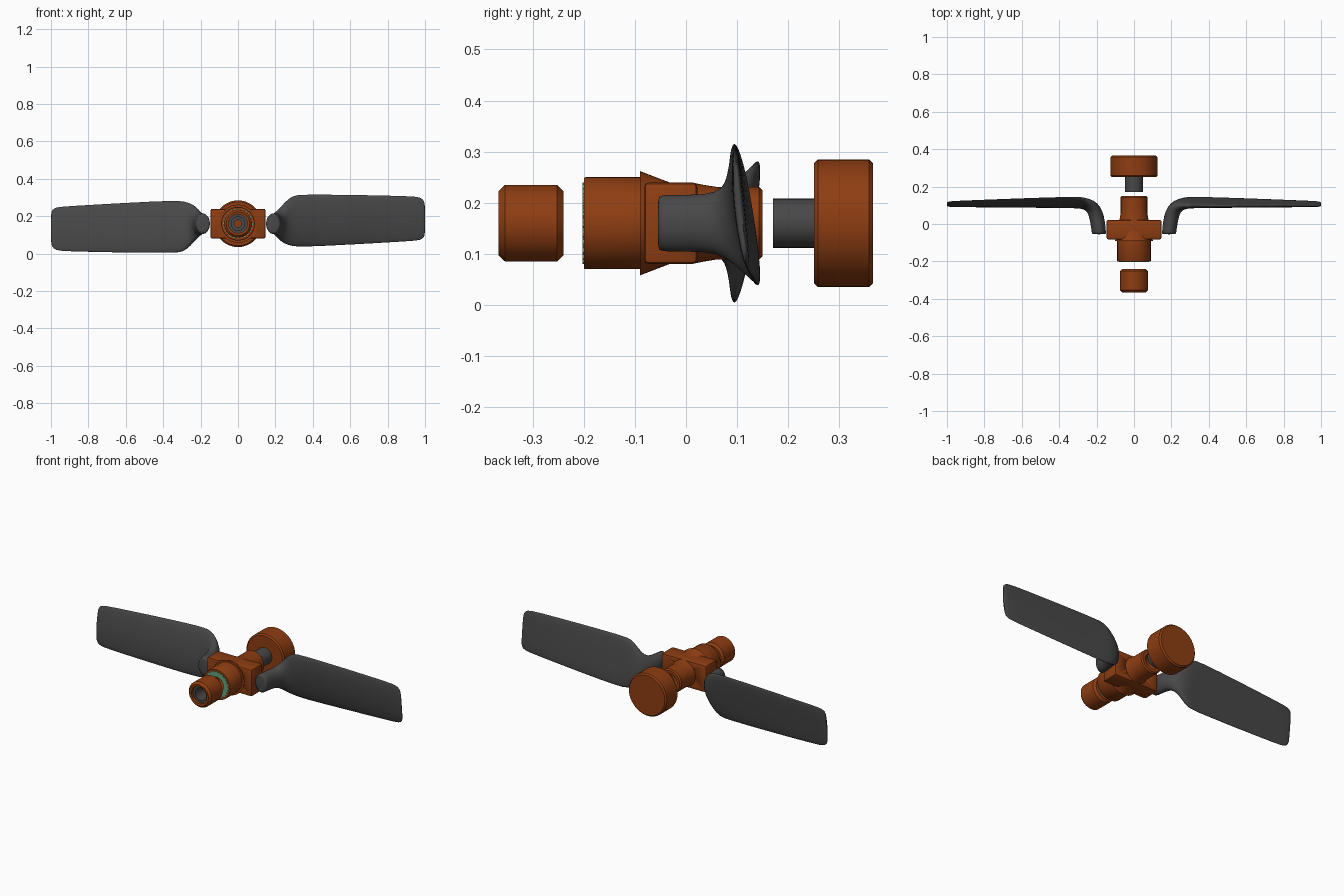
import bpy, bmesh, math

if "Cube" in bpy.data.objects:
    bpy.data.objects.remove(bpy.data.objects["Cube"])

CZ = 0.16  # height of the propeller axis


def material(name, rgb):
    m = bpy.data.materials.new(name)
    m.diffuse_color = (*rgb, 1)
    m.use_nodes = True
    m.node_tree.nodes["Principled BSDF"].inputs["Base Color"].default_value = m.diffuse_color
    return m


ORANGE = material("burnt_orange", (0.27, 0.047, 0.006))
GREY = material("dark_grey", (0.065, 0.065, 0.065))
TEAL = material("teal_green", (0.12, 0.36, 0.2))


def finish(name, bm, mat, angle=35):
    bmesh.ops.recalc_face_normals(bm, faces=bm.faces)
    me = bpy.data.meshes.new(name)
    bm.to_mesh(me)
    bm.free()
    me.materials.append(mat)
    ob = bpy.data.objects.new(name, me)
    bpy.context.collection.objects.link(ob)
    bpy.ops.object.select_all(action='DESELECT')
    ob.select_set(True)
    bpy.context.view_layer.objects.active = ob
    bpy.ops.object.shade_smooth_by_angle(angle=math.radians(angle))
    return ob


def lathe(name, profile, mat, n=48):
    """Turn a closed (radius, y) outline around the propeller axis."""
    bm = bmesh.new()
    rings = []
    for r, y in profile:
        rings.append([bm.verts.new((r * math.sin(2 * math.pi * i / n), y,
                                    CZ + r * math.cos(2 * math.pi * i / n))) for i in range(n)])
    for k in range(len(rings)):
        a, b = rings[k], rings[(k + 1) % len(rings)]
        for i in range(n):
            j = (i + 1) % n
            bm.faces.new((a[i], a[j], b[j], b[i]))
    bmesh.ops.remove_doubles(bm, verts=bm.verts, dist=1e-5)
    return finish(name, bm, mat)


# front collar, bored through, with a grey liner
lathe("front_collar", [(0.05, -0.365), (0.063, -0.367), (0.075, -0.354), (0.075, -0.252),
                       (0.063, -0.24), (0.05, -0.24)], ORANGE)
lathe("collar_liner", [(0.036, -0.35), (0.05, -0.35), (0.05, -0.242), (0.036, -0.242)], GREY)

# turned hub with flared flange and rear sleeve
lathe("hub_barrel", [(0.045, -0.2), (0.088, -0.2), (0.09, -0.197), (0.09, -0.09), (0.102, -0.09),
                     (0.079, -0.03), (0.079, 0.015), (0.075, 0.035), (0.071, 0.06), (0.071, 0.143),
                     (0.064, 0.15), (0.045, 0.15)], ORANGE)

# square hub block, bored along the axis
bm = bmesh.new()
bmesh.ops.create_cube(bm, size=1)
for v in bm.verts:
    v.co = (v.co.x * 0.294, v.co.y * 0.105 - 0.03, v.co.z * 0.16 + CZ)
bmesh.ops.bevel(bm, geom=bm.edges[:], offset=0.01, segments=2, affect='EDGES', profile=0.5)
block = finish("hub_block", bm, ORANGE)
cutter = lathe("bore_cutter", [(0, -0.3), (0.046, -0.3), (0.046, 0.2), (0, 0.2)], ORANGE)
cutter.hide_render = True
mod = block.modifiers.new("bore", 'BOOLEAN')
mod.operation = 'DIFFERENCE'
mod.solver = 'EXACT'
mod.object = cutter
bpy.context.view_layer.objects.active = block
bpy.ops.object.modifier_apply(modifier="bore")
bpy.data.objects.remove(cutter)

# toothed face plate on the front of the hub
bm = bmesh.new()
teeth = 24
inner, outer = [], []
for i in range(teeth * 4):
    a = 2 * math.pi * i / (teeth * 4)
    r = 0.08 if i % 4 < 2 else 0.073
    outer.append(bm.verts.new((r * math.sin(a), -0.2, CZ + r * math.cos(a))))
    inner.append(bm.verts.new((0.046 * math.sin(a), -0.2, CZ + 0.046 * math.cos(a))))
for i in range(teeth * 4):
    j = (i + 1) % (teeth * 4)
    bm.faces.new((inner[i], inner[j], outer[j], outer[i]))
ext = bmesh.ops.extrude_face_region(bm, geom=bm.faces[:])
for v in ext["geom"]:
    if isinstance(v, bmesh.types.BMVert):
        v.co.y -= 0.0025
finish("toothed_plate", bm, TEAL)

# rear cap and its hollow shaft
lathe("rear_cap", [(0, 0.25), (0.117, 0.25), (0.125, 0.258), (0.125, 0.358), (0.117, 0.366), (0, 0.366)], ORANGE)
lathe("rear_shaft", [(0.02, 0.17), (0.048, 0.17), (0.048, 0.25), (0.02, 0.25)], GREY)

# blade sections: x, y, heading in degrees, top z, bottom z, thickness, pitch offset
SECTIONS = [
    (0.187, -0.055, 0, 0.212, 0.108, 0.072, 0),
    (0.187, -0.052, 0, 0.216, 0.104, 0.077, 0),
    (0.194, 0.010, 5, 0.216, 0.104, 0.078, 0),
    (0.205, 0.060, 15, 0.218, 0.102, 0.080, 0),
    (0.222, 0.092, 40, 0.245, 0.080, 0.074, 0.008),
    (0.250, 0.110, 62, 0.283, 0.054, 0.058, 0.016),
    (0.290, 0.118, 82, 0.312, 0.039, 0.044, 0.022),
    (0.340, 0.118, 90, 0.318, 0.034, 0.036, 0.024),
    (0.600, 0.115, 90, 0.316, 0.047, 0.029, 0.020),
    (0.930, 0.109, 90, 0.309, 0.066, 0.022, 0.013),
    (0.975, 0.108, 90, 0.303, 0.071, 0.020, 0.012),
    (0.995, 0.107, 90, 0.285, 0.085, 0.016, 0.010),
    (1.000, 0.107, 90, 0.262, 0.105, 0.009, 0.008),
]


def blade(name, side):
    bm = bmesh.new()
    n = 24
    rings = []
    for x, y, head, zt, zb, th, pitch in SECTIONS:
        a = math.radians(head)
        tx, ty = -math.cos(a), math.sin(a)
        ring = []
        for i in range(n):
            p = 2 * math.pi * i / n
            s = math.sin(p)
            off = math.cos(p) * th / 2 - pitch * s - 0.3 * pitch * (1 - s * s)
            dz = (zt + zb) / 2 + s * (zt - zb) / 2 - CZ
            ring.append(bm.verts.new((side * (x + tx * off), y + ty * off, CZ + side * dz)))
        rings.append(ring)
    for a, b in zip(rings, rings[1:]):
        for i in range(n):
            j = (i + 1) % n
            bm.faces.new((a[i], a[j], b[j], b[i]))
    bm.faces.new(rings[0])
    bm.faces.new(rings[-1])
    ob = finish(name, bm, GREY, 60)
    sub = ob.modifiers.new("smooth", 'SUBSURF')
    sub.levels = sub.render_levels = 1


blade("right_blade", 1)
blade("left_blade", -1)
